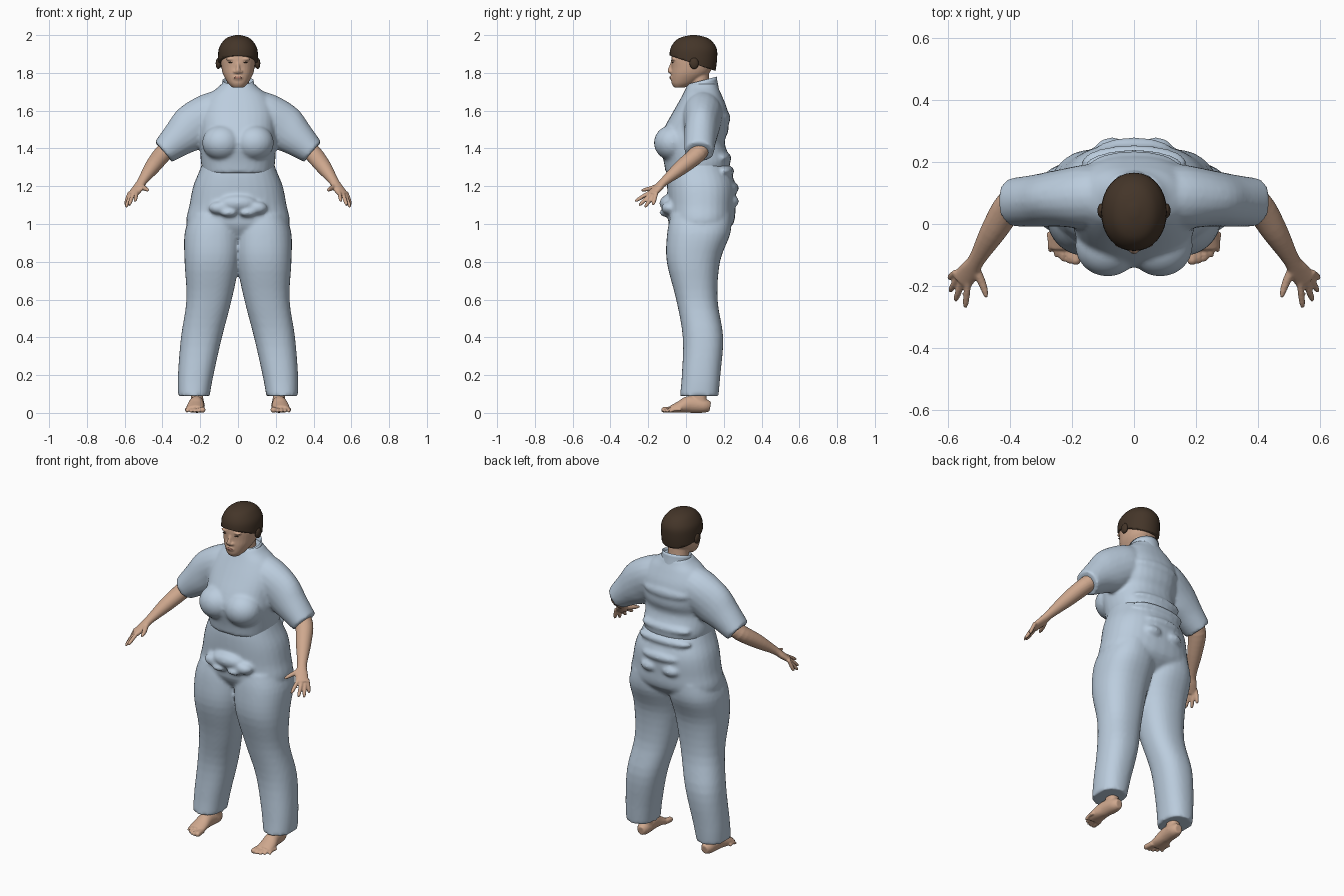
import bpy, bmesh, math
from mathutils import Vector, Matrix

cube = bpy.data.objects.get("Cube")
if cube:
    bpy.data.objects.remove(cube, do_unlink=True)


def material(name, rgb):
    m = bpy.data.materials.new(name)
    m.use_nodes = True
    m.diffuse_color = (*rgb, 1)
    m.node_tree.nodes["Principled BSDF"].inputs["Base Color"].default_value = (*rgb, 1)
    return m


cloth = material("pale blue cloth", (0.50, 0.61, 0.73))
skin = material("skin", (0.62, 0.39, 0.27))
hair_brown = material("dark brown hair", (0.058, 0.036, 0.022))
lip = material("lip", (0.42, 0.19, 0.14))


def spline(rows, k=4):
    """Smoothly resample rows of numbers."""
    out = []
    for i in range(len(rows) - 1):
        p = [rows[max(0, min(len(rows) - 1, i + j))] for j in (-1, 0, 1, 2)]
        for s in range(k):
            t = s / k
            out.append([0.5 * (2 * b + (c - a) * t + (2 * a - 5 * b + 4 * c - d) * t * t
                               + (3 * b - a - 3 * c + d) * t ** 3) for a, b, c, d in zip(*p)])
    return out + [list(rows[-1])]


def skin_rings(bm, rings):
    """Bridge rings of points and cap both ends."""
    loops = [[bm.verts.new(p) for p in r] for r in rings]
    n = len(loops[0])
    for a, b in zip(loops, loops[1:]):
        for i in range(n):
            bm.faces.new((a[i], a[(i + 1) % n], b[(i + 1) % n], b[i]))
    bm.faces.new(loops[0][::-1])
    bm.faces.new(loops[-1])


def oval(n, power):
    for i in range(n):
        a = 2 * math.pi * i / n
        c, s = math.cos(a), math.sin(a)
        e = 2 / power
        yield math.copysign(abs(c) ** e, c), math.copysign(abs(s) ** e, s)


def loft(bm, rows, power=2.3, n=32):
    """Level sections: z, x min, x max, y front, y back."""
    skin_rings(bm, [[((x0 + x1) / 2 + u * (x1 - x0) / 2, (y0 + y1) / 2 + v * (y1 - y0) / 2, z)
                     for u, v in oval(n, power)] for z, x0, x1, y0, y1 in spline(rows)])


def body(bm, rows, power=2.3):
    """Centred sections: z, half width, y front, y back."""
    loft(bm, [(z, -w, w, a, b) for z, w, a, b in rows], power)


def tube(bm, rows, n=20):
    """Sections along a path: x, y, z, level radius, upright radius."""
    pts = spline(rows)
    rings = []
    for i, p in enumerate(pts):
        d = Vector(pts[min(i + 1, len(pts) - 1)][:3]) - Vector(pts[max(i - 1, 0)][:3])
        q = d.to_track_quat('Z', 'Y')
        rings.append([Vector(p[:3]) + q @ Vector((u * p[3], v * p[4], 0)) for u, v in oval(n, 2)])
    skin_rings(bm, rings)


def blob(bm, centre, radii):
    bmesh.ops.create_uvsphere(bm, u_segments=24, v_segments=14, radius=1,
                              matrix=Matrix.Translation(centre) @ Matrix.Diagonal((*radii, 1)))


def finish(name, bm, mat, mirror=True, voxel=0, smooth=0):
    bmesh.ops.recalc_face_normals(bm, faces=bm.faces)
    mesh = bpy.data.meshes.new(name)
    bm.to_mesh(mesh)
    bm.free()
    ob = bpy.data.objects.new(name, mesh)
    bpy.context.collection.objects.link(ob)
    mesh.materials.append(mat)
    if mirror:
        ob.modifiers.new("mirror", 'MIRROR').use_mirror_merge = False
    if voxel:
        r = ob.modifiers.new("blend", 'REMESH')
        r.mode, r.voxel_size, r.use_smooth_shade = 'VOXEL', voxel, True
    if smooth:
        s = ob.modifiers.new("soften", 'SMOOTH')
        s.factor, s.iterations = 0.5, smooth
    for p in mesh.polygons:
        p.use_smooth = True
    return ob


# Trousers: one leg mirrored, hips, and gathered cloth at belly and seat
bm = bmesh.new()
loft(bm, [(0.09, .15, .318, -.032, .172), (0.2, .13, .318, -.022, .182), (.4, .085, .302, -.017, .197),
          (.6, .033, .273, -.052, .167), (.8, -.008, .283, -.102, .18), (.95, -.02, .283, -.1, .235),
          (1.05, 0, .25, -.08, .24)])
body(bm, [(.93, .2, -.05, .17), (1.0, .272, -.092, .25), (1.1, .257, -.095, .262), (1.2, .237, -.1, .262),
          (1.28, .205, -.098, .235), (1.35, .18, -.08, .2)])
blob(bm, (0, -.09, 1.11), (.1, .05, .045))
blob(bm, (.1, -.085, 1.085), (.055, .045, .035))
blob(bm, (.05, -.105, 1.06), (.045, .035, .022))
blob(bm, (0, .23, 1.19), (.13, .05, .035))
blob(bm, (.07, .235, 1.12), (.06, .045, .035))
blob(bm, (0, .2, 1.28), (.17, .055, .035))
finish("trousers", bm, cloth, voxel=0.01, smooth=4)

# Shirt: torso, bust, short sleeves and back folds
bm = bmesh.new()
body(bm, [(1.27, .185, -.108, .215), (1.33, .197, -.118, .235), (1.43, .2, -.14, .205), (1.5, .2, -.12, .225),
          (1.6, .2, -.065, .22), (1.68, .16, -.02, .19), (1.72, .11, 0, .172), (1.745, .085, .012, .165)])
blob(bm, (.085, -.07, 1.43), (.105, .1, .095))
blob(bm, (0, .18, 1.56), (.15, .055, .05))
blob(bm, (0, .185, 1.35), (.16, .055, .035))
tube(bm, [(.06, .09, 1.62, .09, .1), (.14, .088, 1.575, .105, .122), (.24, .083, 1.51, .092, .125),
          (.315, .075, 1.45, .085, .097), (.395, .07, 1.382, .078, .07)])
finish("shirt", bm, cloth, voxel=0.01, smooth=4)

# Standing collar, an open band
bm = bmesh.new()
loops = []
for dz, grow in ((-.05, 1.12), (0, 1), (.018, .99), (.012, .9), (-.05, .9)):
    loops.append([bm.verts.new((u * .084 * grow, .085 + v * .08 * grow, 1.742 + dz + .02 * v))
                  for u, v in oval(40, 2)])
for a, b in zip(loops, loops[1:]):
    for i in range(40):
        bm.faces.new((a[i], a[(i + 1) % 40], b[(i + 1) % 40], b[i]))
finish("collar", bm, cloth, mirror=False)

# Arms and hands
bm = bmesh.new()
tube(bm, [(.35, .08, 1.42, .05, .05), (.4, .06, 1.37, .05, .046), (.455, -.025, 1.3, .042, .04),
          (.508, -.115, 1.225, .027, .023), (.53, -.15, 1.19, .034, .02), (.558, -.185, 1.155, .036, .015)])
for base, tip in (((.537, -.2, 1.163), (.545, -.27, 1.12)), ((.556, -.19, 1.155), (.577, -.248, 1.098)),
                  ((.57, -.175, 1.15), (.594, -.218, 1.088)), ((.58, -.16, 1.152), (.597, -.175, 1.1))):
    a, b = Vector(base), Vector(tip)
    tube(bm, [(*a.lerp(b, t), r, r) for t, r in ((-.3, .01), (.45, .011), (.85, .009), (1, .005))], 12)
tube(bm, [(.515, -.135, 1.205, .014, .014), (.495, -.18, 1.19, .014, .013),
          (.482, -.215, 1.182, .011, .01), (.477, -.238, 1.178, .006, .006)], 12)
finish("arms", bm, skin, voxel=0.005, smooth=3)

# Feet with ankles and toes
bm = bmesh.new()
loft(bm, [(.04, .175, .25, .03, .12), (.1, .185, .25, .035, .108), (.25, .17, .26, .03, .13)])
tube(bm, [(.212, .128, .033, .022, .026), (.214, .095, .038, .037, .038), (.22, .02, .045, .04, .045),
          (.225, -.03, .032, .047, .032), (.225, -.08, .019, .048, .019)])
for i in range(5):
    r = .016 if i == 0 else .0115 - .0007 * i
    x, y = .188 + .0205 * i, -.125 + .0025 * i * i
    tube(bm, [(x + .004, y + .06, .018, r, r), (x, y + .02, .017, r, r),
              (x, y + .003, r, r, r * .9), (x, y - .006, r, r * .5, r * .5)], 12)
finish("feet", bm, skin, voxel=0.005, smooth=3)

# Head, neck and face
bm = bmesh.new()
body(bm, [(1.722, .028, -.062, -.01), (1.745, .052, -.076, .05), (1.79, .078, -.079, .115),
          (1.83, .088, -.077, .14), (1.88, .092, -.078, .15), (1.93, .085, -.065, .14), (1.96, .06, -.03, .1)], 2.15)
body(bm, [(1.66, .07, .01, .14), (1.74, .06, .02, .125), (1.82, .06, .02, .12)], 2)
tube(bm, [(0, -.07, 1.865, .009, .006), (0, -.081, 1.835, .009, .008), (0, -.088, 1.81, .013, .01),
          (0, -.082, 1.8, .01, .006)], 12)
blob(bm, (.014, -.078, 1.806), (.011, .011, .009))
blob(bm, (0, -.074, 1.774), (.026, .012, .014))
blob(bm, (.038, -.064, 1.873), (.026, .014, .009))
finish("head", bm, skin, voxel=0.005, smooth=3)

bm = bmesh.new()
blob(bm, (0, -.083, 1.775), (.022, .005, .006))
finish("lips", bm, lip, mirror=False)

bm = bmesh.new()
blob(bm, (.04, -.071, 1.856), (.014, .004, .003))
finish("eyes", bm, hair_brown)

# Cropped hair, trimmed along a line falling to the nape
bm = bmesh.new()
body(bm, [(1.78, .095, -.07, .148), (1.82, .103, -.08, .158), (1.88, .106, -.087, .165), (1.93, .101, -.082, .162),
          (1.97, .077, -.056, .135), (1.99, .05, -.02, .1), (2.0, .012, .025, .055)], 2.1)
bmesh.ops.bisect_plane(bm, geom=bm.verts[:] + bm.edges[:] + bm.faces[:], plane_co=(0, -.085, 1.892),
                       plane_no=(0, .34, 1), clear_inner=True)
bmesh.ops.holes_fill(bm, edges=[e for e in bm.edges if e.is_boundary])
finish("hair", bm, hair_brown, mirror=False)

bm = bmesh.new()
blob(bm, (.104, .043, 1.85), (.014, .024, .03))
finish("ears", bm, hair_brown)
